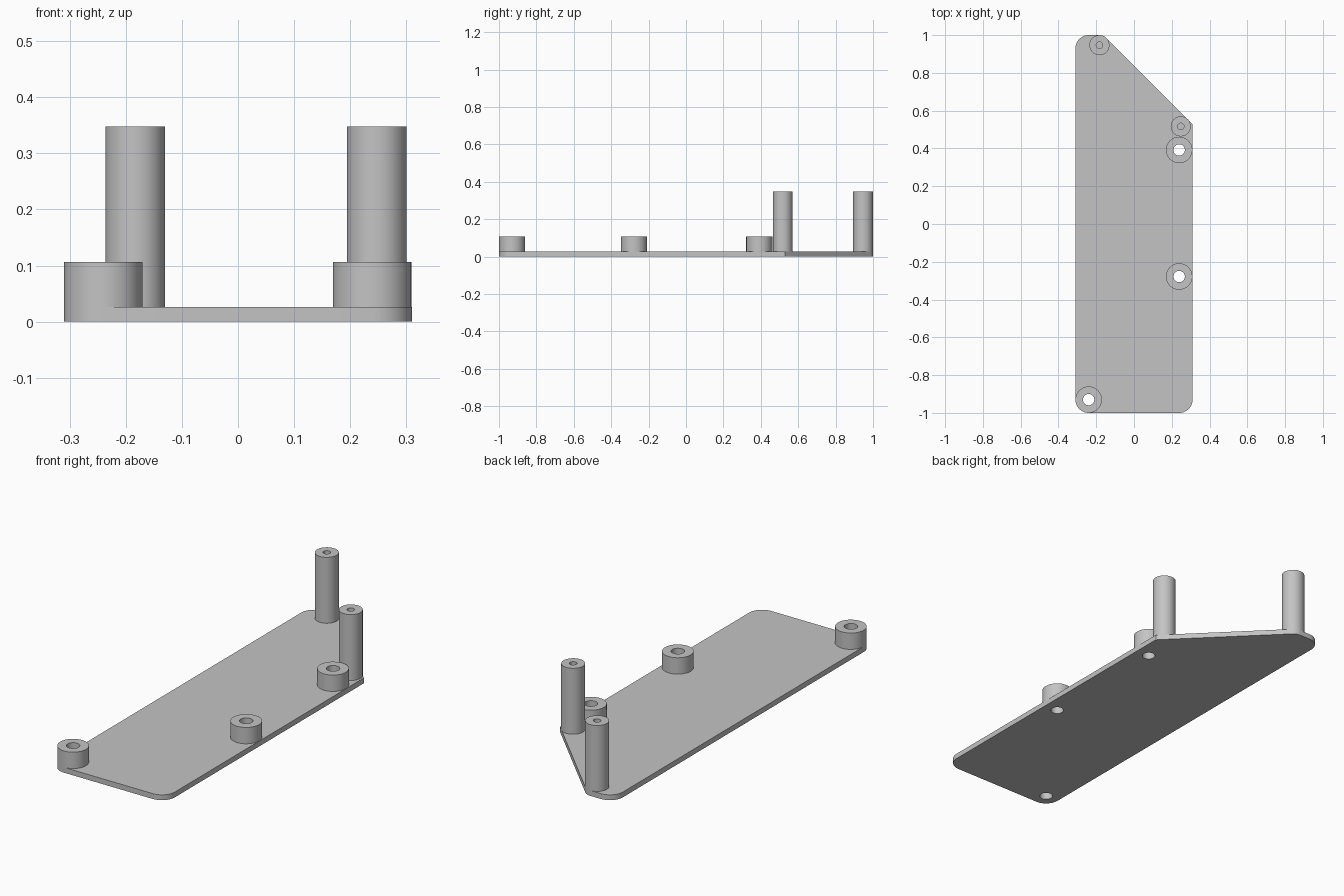
import bpy
import bmesh
from math import cos, sin, radians, pi

if "Cube" in bpy.data.objects:
    bpy.data.objects.remove(bpy.data.objects["Cube"], do_unlink=True)

PLATE_TOP = 0.026
BOSS_TOP, BOSS_R, BOSS_HOLE = 0.106, 0.07, 0.03
POST_TOP, POST_R, POST_HOLE = 0.348, 0.053, 0.017
SIDES = 48

bosses = {"front_boss": (-0.24, -0.93), "middle_boss": (0.239, -0.278),
          "rear_boss": (0.239, 0.392)}
posts = {"back_post": (-0.183, 0.947), "side_post": (0.2475, 0.517)}

grey = bpy.data.materials.new("light grey")
grey.use_nodes = True
colour = (0.55, 0.55, 0.55, 1)
grey.diffuse_color = colour
grey.node_tree.nodes["Principled BSDF"].inputs["Base Color"].default_value = colour


def finish(name, bm):
    bmesh.ops.recalc_face_normals(bm, faces=bm.faces)
    mesh = bpy.data.meshes.new(name)
    bm.to_mesh(mesh)
    bm.free()
    mesh.materials.append(grey)
    obj = bpy.data.objects.new(name, mesh)
    bpy.context.collection.objects.link(obj)
    return obj


def smooth(obj):
    bpy.ops.object.select_all(action="DESELECT")
    obj.select_set(True)
    bpy.context.view_layer.objects.active = obj
    bpy.ops.object.shade_smooth_by_angle(angle=radians(30))


def arc(cx, cy, r, start, end, steps=12):
    angles = [radians(start + (end - start) * i / steps) for i in range(steps + 1)]
    return [(cx + r * cos(a), cy + r * sin(a)) for a in angles]


def prism(name, outline, z0, z1):
    bm = bmesh.new()
    face = bm.faces.new([bm.verts.new((x, y, z0)) for x, y in outline])
    top = bmesh.ops.extrude_face_region(bm, geom=[face], use_keep_orig=True)["geom"]
    verts = [v for v in top if isinstance(v, bmesh.types.BMVert)]
    bmesh.ops.translate(bm, verts=verts, vec=(0, 0, z1 - z0))
    return finish(name, bm)


def tube(name, centre, outer, inner, z0, z1):
    # closed rectangular section swept around the axis
    bm = bmesh.new()
    section = [(outer, z0), (outer, z1), (inner, z1), (inner, z0)]
    rings = []
    for i in range(SIDES):
        a = 2 * pi * i / SIDES
        rings.append([bm.verts.new((centre[0] + r * cos(a), centre[1] + r * sin(a), z))
                      for r, z in section])
    for i in range(SIDES):
        p, q = rings[i], rings[(i + 1) % SIDES]
        for j in range(4):
            k = (j + 1) % 4
            bm.faces.new((p[j], q[j], q[k], p[k]))
    smooth(finish(name, bm))


# Base plate: rounded corners, with a diagonal edge tangent to both posts
px, py = posts["back_post"]
corner = 0.07
outline = (arc(-0.31 + corner, -1 + corner, corner, 180, 270)
           + arc(0.31 - corner, -1 + corner, corner, 270, 360)
           + [(0.31, 0.529)]
           + arc(px, py, POST_R, 45, 90)
           + arc(-0.31 + corner, 1 - corner, corner, 90, 180))
plate = prism("base_plate", outline, 0, PLATE_TOP)

# Screw holes through the plate under each boss
for name, (x, y) in bosses.items():
    circle = arc(x, y, BOSS_HOLE, 0, 360, SIDES)[:-1]
    cutter = prism("hole_cutter", circle, -0.05, 0.1)
    cutter.hide_render = True
    cut = plate.modifiers.new("hole", "BOOLEAN")
    cut.operation = "DIFFERENCE"
    cut.solver = "EXACT"
    cut.object = cutter
    bpy.context.view_layer.objects.active = plate
    bpy.ops.object.modifier_apply(modifier=cut.name)
    bpy.data.objects.remove(cutter, do_unlink=True)
smooth(plate)

# Short bosses and tall posts standing on the plate
for name, centre in bosses.items():
    tube(name, centre, BOSS_R, BOSS_HOLE, PLATE_TOP, BOSS_TOP)
for name, centre in posts.items():
    tube(name, centre, POST_R, POST_HOLE, PLATE_TOP, POST_TOP)
